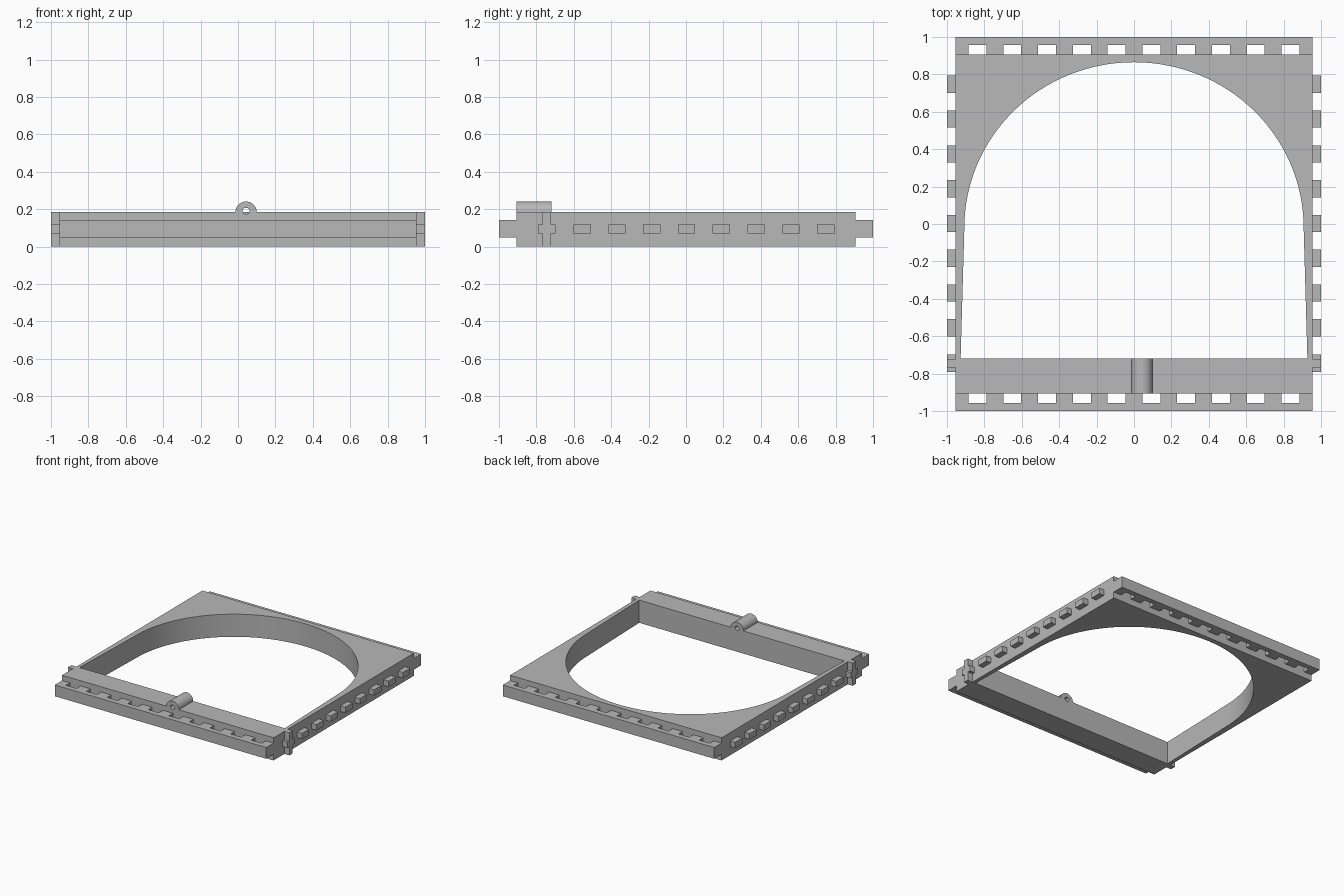
import bpy, bmesh, math
from mathutils import Matrix

if "Cube" in bpy.data.objects:
    bpy.data.objects.remove(bpy.data.objects["Cube"])

grey = bpy.data.materials.new("plain grey")
grey.diffuse_color = (0.48, 0.48, 0.48, 1)
grey.use_nodes = True
grey.node_tree.nodes["Principled BSDF"].inputs["Base Color"].default_value = grey.diffuse_color

W, D, H = 0.955, 0.905, 0.185      # body half width, half depth, height
PITCH = 0.186                      # spacing of slots and pegs


def prism(name, outline, lo, hi, axis="Z"):
    """Extrude a 2D outline along Z, or an x-z outline along Y."""
    bm = bmesh.new()
    if axis == "Z":
        vs = [bm.verts.new((a, b, lo)) for a, b in outline]
        step = (0, 0, hi - lo)
    else:
        vs = [bm.verts.new((a, lo, b)) for a, b in outline]
        step = (0, hi - lo, 0)
    face = bm.faces.new(vs)
    new = bmesh.ops.extrude_face_region(bm, geom=[face])["geom"]
    bmesh.ops.translate(bm, vec=step, verts=[v for v in new if isinstance(v, bmesh.types.BMVert)])
    bmesh.ops.recalc_face_normals(bm, faces=bm.faces)
    return finish(name, bm)


def finish(name, bm):
    me = bpy.data.meshes.new(name)
    bm.to_mesh(me)
    bm.free()
    me.materials.append(grey)
    ob = bpy.data.objects.new(name, me)
    bpy.context.collection.objects.link(ob)
    return ob


def rect(x0, x1, y0, y1):
    return [(x0, y0), (x1, y0), (x1, y1), (x0, y1)]


def add_box(bm, x, y, z):
    m = Matrix.Translation([(a + b) / 2 for a, b in (x, y, z)])
    m = m @ Matrix.Diagonal([abs(b - a) for a, b in (x, y, z)] + [1])
    bmesh.ops.create_cube(bm, size=1, matrix=m)


def arc(cx, cy, rx, ry, a0, a1, n):
    return [(cx + rx * math.cos(a0 + (a1 - a0) * i / n),
             cy + ry * math.sin(a0 + (a1 - a0) * i / n)) for i in range(n + 1)]


def select(ob):
    bpy.ops.object.select_all(action="DESELECT")
    ob.select_set(True)
    bpy.context.view_layer.objects.active = ob


def cut(ob, cutter):
    mod = ob.modifiers.new("cut", "BOOLEAN")
    mod.operation, mod.object, mod.solver = "DIFFERENCE", cutter, "EXACT"
    select(ob)
    bpy.ops.object.modifier_apply(modifier=mod.name)


# Frame body and half-round hinge barrel
body = prism("frame_body", rect(-W, W, -D, D), 0, H)
TX = 0.043
barrel = prism("hinge_barrel", arc(TX, H, 0.057, 0.056, 0, math.pi, 24), -D, -0.72, "Y")

# Arched opening, and pin hole through barrel and sill
opening = prism("opening_cutter",
                [(-0.927, -0.72), (0.927, -0.72)] + arc(0, -0.02, 0.907, 0.885, 0, math.pi, 64),
                -0.1, 0.4)
hole = prism("pin_hole_cutter", arc(TX, 0.191, 0.019, 0.017, 0, math.tau * 23 / 24, 23), -1.1, -0.6, "Y")
cut(body, opening)
cut(body, hole)
cut(barrel, hole)
for c in (opening, hole):
    bpy.data.objects.remove(c)

# Slotted rails at front and back: comb outlines with teeth against the body
for name, s in (("front_rail", -1), ("back_rail", 1)):
    comb = [(W, s * D), (W, s), (-W, s), (-W, s * D)]
    for i in range(10):
        c = (i - 4.5) * PITCH
        comb += [(c - 0.048, s * D), (c - 0.048, s * 0.957),
                 (c + 0.048, s * 0.957), (c + 0.048, s * D)]
    prism(name, comb, 0.05, 0.142)

# Side pegs, and the cross-shaped key near the front
for name, s in (("left", -1), ("right", 1)):
    bm = bmesh.new()
    for i in range(8):
        y = 0.747 - i * PITCH
        add_box(bm, (s * W, s), (y - 0.046, y + 0.046), (0.07, 0.117))
    finish(name + "_pegs", bm)
    yc = -0.744
    cross = [(yc - 0.022, 0), (yc + 0.022, 0), (yc + 0.022, 0.07), (yc + 0.046, 0.07),
             (yc + 0.046, 0.117), (yc + 0.022, 0.117), (yc + 0.022, H), (yc - 0.022, H),
             (yc - 0.022, 0.117), (yc - 0.046, 0.117), (yc - 0.046, 0.07), (yc - 0.022, 0.07)]
    key = prism(name + "_cross_key", cross, min(s * W, s), max(s * W, s), "Y")
    # Turn the y-extruded outline so that it faces sideways
    key.data.transform(Matrix(((0, 1, 0, 0), (1, 0, 0, 0), (0, 0, 1, 0), (0, 0, 0, 1))))
    key.data.flip_normals()

# Smooth curved walls, keep corners crisp
for ob in (body, barrel):
    select(ob)
    bpy.ops.object.shade_smooth_by_angle(angle=math.radians(25))
